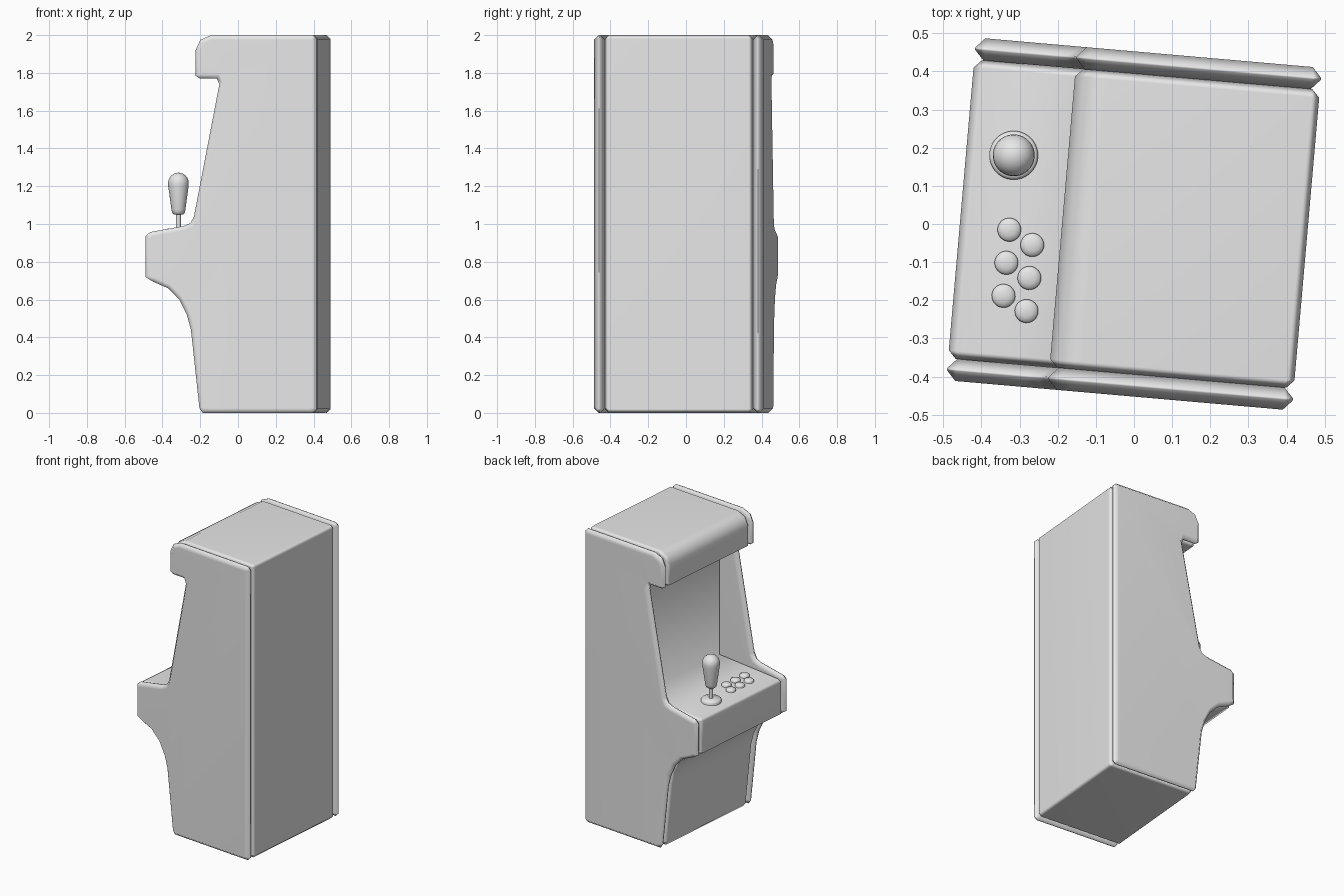
import bpy, bmesh, math
from mathutils import Matrix

cube = bpy.data.objects.get("Cube")
if cube:
    bpy.data.objects.remove(cube, do_unlink=True)

TURN = Matrix.Rotation(math.radians(-5), 4, 'Z')   # whole cabinet stands slightly turned

grey = bpy.data.materials.new("plain grey")
grey.use_nodes = True
grey.diffuse_color = (0.8, 0.8, 0.8, 1)
for node in grey.node_tree.nodes:
    if node.type == 'BSDF_PRINCIPLED':
        node.inputs["Base Color"].default_value = (0.8, 0.8, 0.8, 1)


def finish(name, bm, angle):
    bmesh.ops.recalc_face_normals(bm, faces=bm.faces[:])
    bm.transform(TURN)
    mesh = bpy.data.meshes.new(name)
    bm.to_mesh(mesh)
    bm.free()
    mesh.materials.append(grey)
    obj = bpy.data.objects.new(name, mesh)
    bpy.context.collection.objects.link(obj)
    bpy.ops.object.select_all(action='DESELECT')
    obj.select_set(True)
    bpy.context.view_layer.objects.active = obj
    bpy.ops.object.shade_smooth_by_angle(angle=math.radians(angle))
    return obj


def slab(name, profile, centre, core, half, inset):
    """Side profile extruded across the width, with chamfered rims on both caps."""
    bm = bmesh.new()
    first = bm.faces.new([bm.verts.new((x, centre - core, z)) for x, z in profile])
    out = bmesh.ops.extrude_face_region(bm, geom=[first], use_keep_orig=True)
    moved = [g for g in out["geom"] if isinstance(g, bmesh.types.BMVert)]
    bmesh.ops.translate(bm, verts=moved, vec=(0, 2 * core, 0))
    bmesh.ops.recalc_face_normals(bm, faces=bm.faces[:])
    caps = [f for f in bm.faces if len(f.verts) == len(profile)]
    for cap in caps:
        side = 1 if cap.calc_center_median().y > centre else -1
        bmesh.ops.inset_region(bm, faces=[cap], thickness=inset,
                               use_boundary=True, use_even_offset=True)
        for v in cap.verts:
            v.co.y = centre + side * half
    obj = finish(name, bm, 60)
    weighted = obj.modifiers.new("even shading", 'WEIGHTED_NORMAL')
    weighted.keep_sharp = True
    return obj


def lathe(name, profile, x, y, z, steps=32):
    """Round part spun from (radius, height) points."""
    bm = bmesh.new()
    verts = [bm.verts.new((r, 0, h)) for r, h in profile]
    edges = [bm.edges.new(pair) for pair in zip(verts, verts[1:])]
    bmesh.ops.spin(bm, geom=verts + edges, cent=(0, 0, 0), axis=(0, 0, 1),
                   angle=2 * math.pi, steps=steps)
    bmesh.ops.remove_doubles(bm, verts=bm.verts[:], dist=0.0002)
    bmesh.ops.translate(bm, verts=bm.verts[:], vec=(x, y, z))
    return finish(name, bm, 50)


# Cabinet side outline: kick, control box, screen slope, marquee, back
lower = [(-.15, 0), (-.168, .025), (-.213, .44), (-.235, .52), (-.275, .6),
         (-.335, .66), (-.415, .695), (-.455, .72), (-.455, .935)]
slope = [(-.43, .957), (-.25, .99), (-.215, 1.005), (-.197, 1.04),
         (-.062, 1.74), (-.075, 1.77)]
upper = [(-.165, 1.77), (-.188, 1.785), (-.188, 1.92), (-.163, 1.975), (-.105, 2),
         (.435, 2), (.455, 1.98), (.455, .02), (.435, 0)]
# The body steps back to an upright screen
recess = [(-.43, .95), (.04, .975), (.04, 1.77)]

slab("cabinet_body", lower + recess + upper, 0, .372, .393, .02)
for name, side in (("left_side_panel", -1), ("right_side_panel", 1)):
    slab(name, lower + slope + upper, side * .422, .003, .029, .024)


def deck_height(x):
    return .95 + (x + .43) * .053


# Joystick: collar, shaft and tapered grip
jx, jy = -.33, .152
jz = deck_height(jx)
lathe("joystick_collar", [(.064, -.01), (.064, .012), (.058, .02), (0, .024)], jx, jy, jz)
lathe("joystick_shaft", [(.013, 0), (.013, .11)], jx, jy, jz, 16)
grip = [(0, 1.05), (.024, 1.05), (.033, 1.058), (.037, 1.075), (.054, 1.2)]
grip += [(.055 * math.cos(a), 1.217 + .055 * math.sin(a))
         for a in (math.radians(d) for d in range(0, 91, 15))]
lathe("joystick_grip", grip, jx, jy, 0)

# Two staggered rows of push buttons
button = [(.031, -.01), (.031, .009), (.027, .015), (.016, .019), (0, .021)]
for row, (x, y) in enumerate([(-.3245, -.0435), (-.261, -.078)]):
    for i in range(3):
        lathe(f"button_{row + 1}_{i + 1}", button, x, y - i * .087, deck_height(x), 24)
